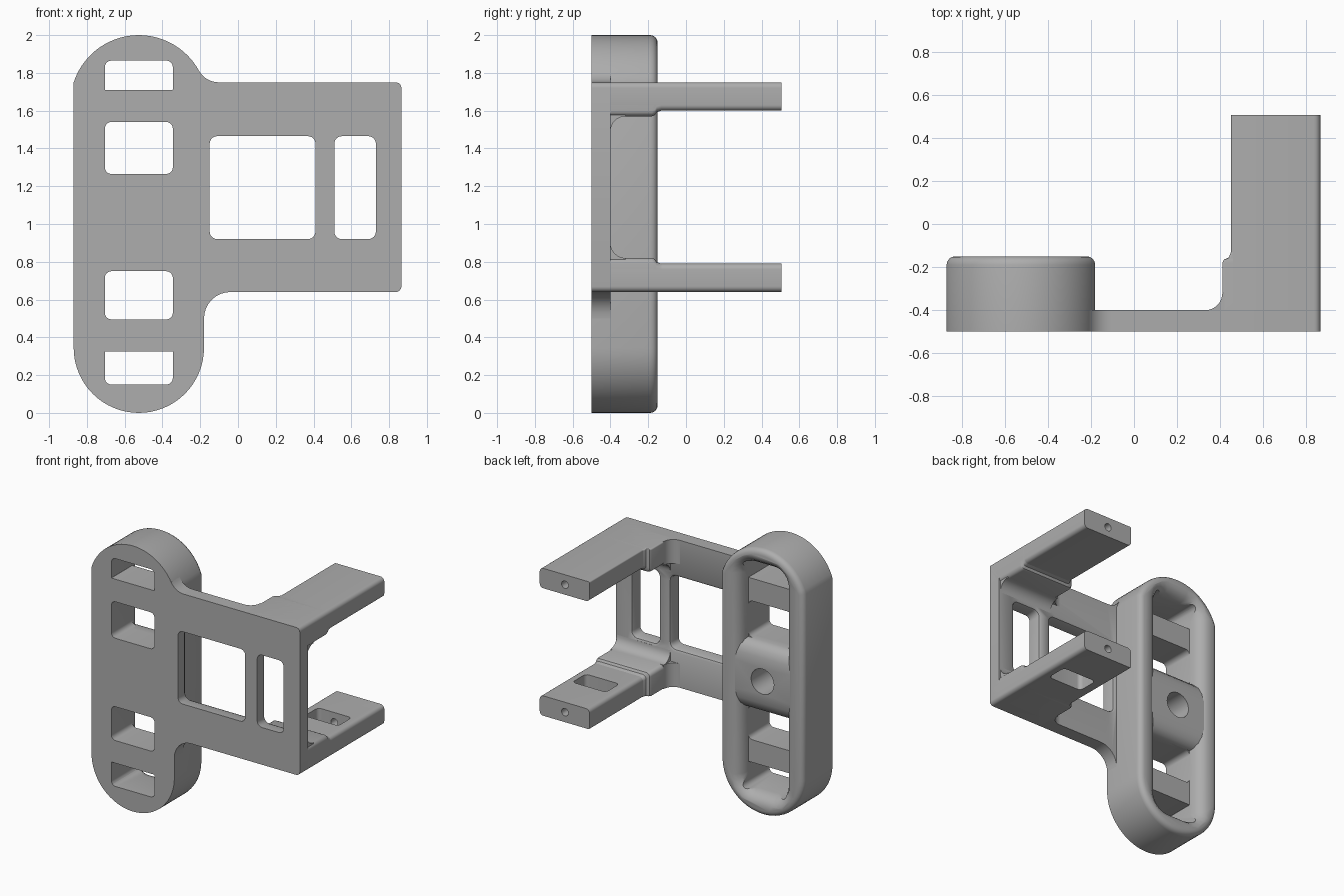
import bpy, bmesh, math

if bpy.data.objects.get("Cube"):
    bpy.data.objects.remove(bpy.data.objects["Cube"], do_unlink=True)

grey = bpy.data.materials.new("plain grey")
grey.use_nodes = True
COLOUR = (0.42, 0.42, 0.42, 1)
grey.diffuse_color = COLOUR
grey.node_tree.nodes["Principled BSDF"].inputs["Base Color"].default_value = COLOUR


def arc(cx, cy, r, a0, a1, n=8):
    """Points on an arc, angles in degrees."""
    angles = [math.radians(a0 + (a1 - a0) * i / n) for i in range(n + 1)]
    return [(cx + r * math.cos(a), cy + r * math.sin(a)) for a in angles]


def rounded(x0, x1, z0, z1, radii=(0.04,) * 4, grow=0):
    """Rounded rectangle; radii run from lower right, anticlockwise."""
    x0, x1, z0, z1 = x0 - grow, x1 + grow, z0 - grow, z1 + grow
    a, b, c, d = [max(r + grow, 0.002) for r in radii]
    return (arc(x1 - a, z0 + a, a, -90, 0, 6) + arc(x1 - b, z1 - b, b, 0, 90, 6)
            + arc(x0 + c, z1 - c, c, 90, 180, 6) + arc(x0 + d, z0 + d, d, 180, 270, 6))


def loft(name, sections, axis="y", bevel=0):
    """Skin outlines placed along an axis; optionally round the last rim."""
    place = {"x": lambda p, t: (t, p[0], p[1]),
             "y": lambda p, t: (p[0], t, p[1]),
             "z": lambda p, t: (p[0], p[1], t)}[axis]
    bm = bmesh.new()
    rings = [[bm.verts.new(place(p, t)) for p in outline] for outline, t in sections]
    n = len(rings[0])
    for low, high in zip(rings, rings[1:]):
        for i in range(n):
            j = (i + 1) % n
            bm.faces.new((low[i], low[j], high[j], high[i]))
    bm.faces.new(rings[0][::-1])
    cap = bm.faces.new(rings[-1])
    bmesh.ops.recalc_face_normals(bm, faces=bm.faces)
    if bevel:
        bmesh.ops.bevel(bm, geom=list(cap.edges), offset=bevel, segments=4,
                        profile=0.5, affect="EDGES")
    mesh = bpy.data.meshes.new(name)
    bm.to_mesh(mesh)
    bm.free()
    mesh.materials.append(grey)
    obj = bpy.data.objects.new(name, mesh)
    bpy.context.collection.objects.link(obj)
    return obj


def activate(obj):
    bpy.ops.object.select_all(action="DESELECT")
    obj.select_set(True)
    bpy.context.view_layer.objects.active = obj


def cut(obj, cutters):
    for cutter in cutters:
        mod = obj.modifiers.new("cut", "BOOLEAN")
        mod.operation, mod.solver, mod.object = "DIFFERENCE", "EXACT", cutter
        activate(obj)
        bpy.ops.object.modifier_apply(modifier=mod.name)


def mirror_z(obj, middle):
    """Flip an object's mesh about a height."""
    for v in obj.data.vertices:
        v.co.z = 2 * middle - v.co.z
    obj.data.flip_normals()


def circle(cx, cz, r):
    return arc(cx, cz, r, 0, 345, 23)


BACK = -0.15
MID_X = -0.525
parts, cutters = [], []

# Tall rounded pillar
pillar_outline = (arc(MID_X, 1.637, 0.363, 18.1, 161.9, 28)
                  + arc(MID_X, 0.345, 0.345, 180, 360, 32))
pillar = loft("pillar", [(pillar_outline, -0.5), (pillar_outline, BACK)], bevel=0.04)

# Pillar openings and the shallow flared pocket at the back
r = 0.035
for z0, z1, radii in ((1.71, 1.865, (0, r, r, 0)), (1.265, 1.54, (r,) * 4),
                      (0.495, 0.75, (r,) * 4), (0.15, 0.325, (r, 0, 0, r))):
    opening = rounded(-0.705, -0.345, z0, z1, radii)
    cutters.append(loft("opening_cutter", [(opening, -0.6), (opening, 0)]))
pocket = [(rounded(-0.705, -0.345, 0.15, 1.865, (0.1,) * 4, g), y)
          for g, y in ((0, -0.25), (0.012, -0.2), (0.035, -0.17), (0.07, -0.148), (0.07, -0.1))]
cutters.append(loft("pocket_cutter", pocket))
hole = circle(MID_X, 1.007, 0.095)
hole_cutter = loft("hole_cutter", [(hole, -0.4), (hole, 0)])
cut(pillar, cutters + [hole_cutter])

# Central boss with sloping ends, carrying the blind hole
slope = [(-0.25, 1.265), (-0.215, 1.255), (-0.185, 1.225), (-0.168, 1.18), (-0.16, 1.12)]
boss_outline = ([(-0.3, 1.265)] + slope
                + [(y, 2.015 - z) for y, z in reversed(slope)] + [(-0.3, 0.75)])
boss = loft("centre_boss", [(boss_outline, -0.76), (boss_outline, -0.29)], "x")
cut(boss, [hole_cutter])
parts += [pillar, boss]

# Flat plate blending into the pillar
plate_outline = (arc(-0.04, 0.5, 0.14, 180, 90) + arc(0.835, 0.67, 0.03, -90, 0, 5)
                 + arc(0.835, 1.72, 0.03, 0, 90, 5) + arc(-0.102, 1.87, 0.12, 270, 208.8)
                 + [(-0.3, 1.81), (-0.3, 0.5)])
plate = loft("plate", [(plate_outline, -0.5), (plate_outline, -0.4)])

# Plate windows with softened back edges
windows = []
for x0, x1 in ((-0.15, 0.41), (0.51, 0.73)):
    flare = ((0, -0.6), (0, -0.425), (0.007, -0.408), (0.024, -0.399), (0.024, -0.3))
    windows.append(loft("window_cutter", [(rounded(x0, x1, 0.92, 1.465, grow=g), y)
                                          for g, y in flare]))
cut(plate, windows)
parts.append(plate)

# Two arms, the lower one mirrored from the upper
bolt = circle(0.655, 1.675, 0.028)
slot = rounded(0.52, 0.80, 0.05, 0.21, (0.03,) * 4)
slot_cutter = loft("slot_cutter", [(slot, 0.5), (slot, 1.0)], "z")
bolt_cutter = loft("bolt_cutter", [(bolt, 0.15), (bolt, 0.6)])
helpers = cutters + windows + [hole_cutter, slot_cutter, bolt_cutter]
for side in ("upper", "lower"):
    e = 0.03
    arm_outline = rounded(0.45, 0.865, 1.60, 1.75, (e, e, 0.01, e))
    arm = loft(side + "_arm", [(arm_outline, -0.5), (arm_outline, 0.505)])
    cut(arm, [bolt_cutter])
    # Thicker arm root with a rounded shoulder
    steps = ((0, -0.5), (0, -0.18), (0.008, -0.165), (0.03, -0.155), (0.04, -0.13))
    root = loft(side + "_arm_root", [
        (rounded(0.41 + s, 0.865, 1.57 + s * 0.75, 1.75, (e, e, 0.01, e)), y) for s, y in steps])
    # Hollow fillets between root and plate
    under = arc(-0.32, 1.49, 0.08, 90, 180) + [(-0.42, 1.49), (-0.42, 1.6), (-0.32, 1.6)]
    under_fillet = loft(side + "_under_fillet", [(under, 0.41), (under, 0.855)], "x")
    beside = arc(0.33, -0.32, 0.08, 0, -90) + [(0.33, -0.42), (0.45, -0.42), (0.45, -0.32)]
    side_fillet = loft(side + "_side_fillet", [(beside, 1.57), (beside, 1.75)], "z")
    group = [arm, root, under_fillet, side_fillet]
    if side == "lower":
        for obj in group:
            mirror_z(obj, 1.195)
        cut(arm, [slot_cutter])
    parts += group

for helper in helpers:
    bpy.data.objects.remove(helper, do_unlink=True)
for part in parts:
    activate(part)
    bpy.ops.object.shade_smooth_by_angle(angle=math.radians(35))
